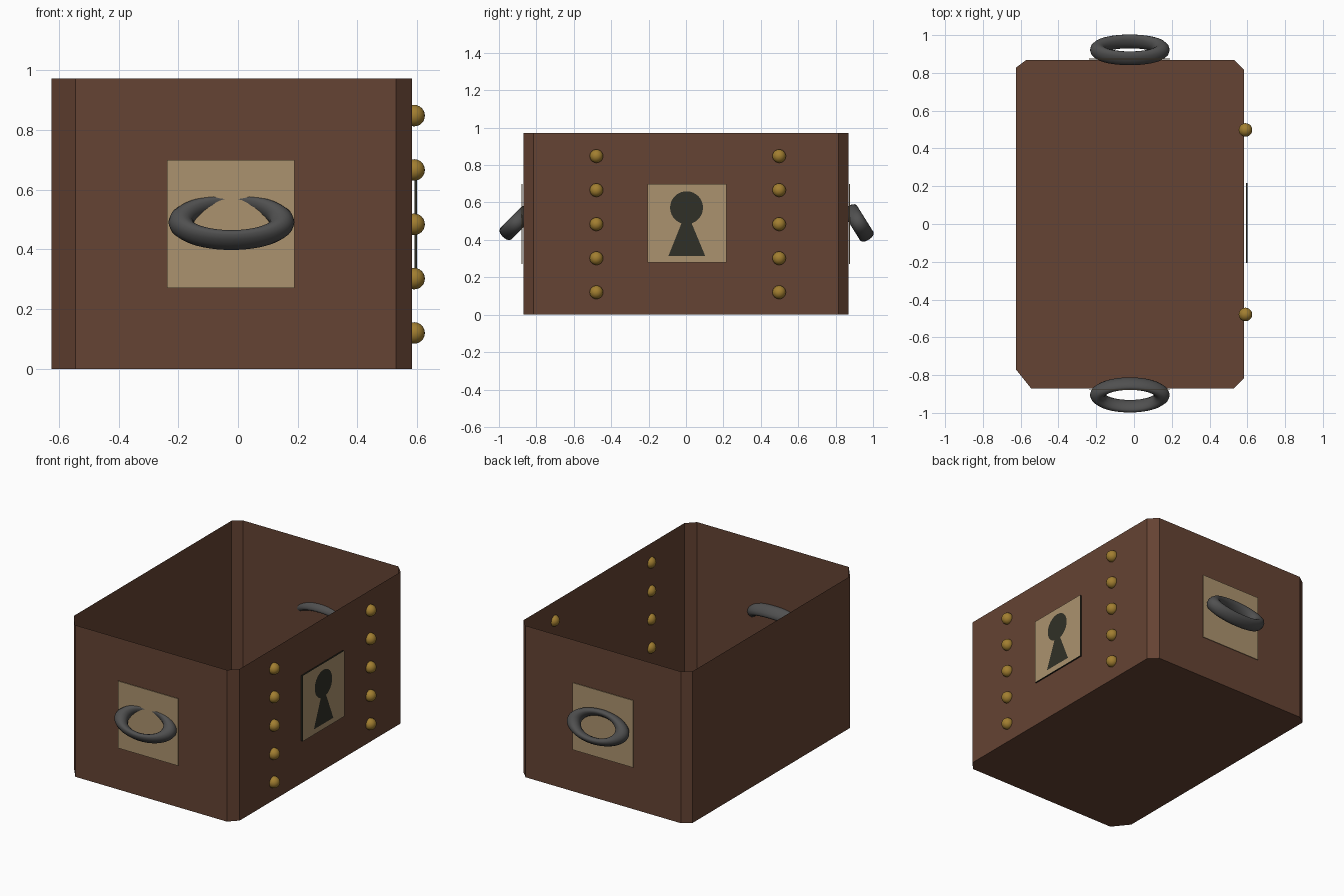
import bpy, bmesh, math
from mathutils import Matrix, Vector

if "Cube" in bpy.data.objects:
    bpy.data.objects.remove(bpy.data.objects["Cube"])


def material(name, rgb):
    m = bpy.data.materials.new(name)
    m.diffuse_color = (*rgb, 1)
    m.use_nodes = True
    m.node_tree.nodes["Principled BSDF"].inputs["Base Color"].default_value = m.diffuse_color
    return m


wood = material("brown wood", (0.13, 0.056, 0.033))
tan = material("tan plate", (0.41, 0.29, 0.156))
dark = material("dark keyhole", (0.030, 0.030, 0.020))
brass = material("brass", (0.36, 0.21, 0.03))
iron = material("grey iron", (0.08, 0.08, 0.08))


def finish(bm, name, mat, smooth=False):
    me = bpy.data.meshes.new(name)
    for f in bm.faces:
        f.smooth = smooth
    bm.to_mesh(me)
    bm.free()
    me.materials.append(mat)
    ob = bpy.data.objects.new(name, me)
    bpy.context.collection.objects.link(ob)
    return ob


def box(name, lo, hi, mat):
    bm = bmesh.new()
    lo, hi = Vector(lo), Vector(hi)
    bmesh.ops.create_cube(bm, size=1, matrix=Matrix.Translation((lo + hi) / 2)
                          @ Matrix.Diagonal((*(hi - lo), 1)))
    return finish(bm, name, mat)


# open crate: thin sheet walls and floor with clipped corners
outline = [(-0.545, -0.87), (0.53, -0.87), (0.583, -0.815), (0.583, 0.815),
           (0.53, 0.868), (-0.571, 0.868), (-0.625, 0.828), (-0.625, -0.77)]
bm = bmesh.new()
low = [bm.verts.new((x, y, 0)) for x, y in outline]
top = [bm.verts.new((x, y, 0.972)) for x, y in outline]
bm.faces.new(low[::-1])
for i in range(len(outline)):
    j = (i + 1) % len(outline)
    bm.faces.new((low[i], low[j], top[j], top[i]))
finish(bm, "crate_body", wood)

# handle plates on the two ends
box("front_handle_plate", (-0.237, -0.879, 0.27), (0.19, -0.875, 0.70), tan)
box("back_handle_plate", (-0.237, 0.872, 0.27), (0.19, 0.876, 0.70), tan)


# oval ring handles, tilted through the end walls
def ring(name, y, tilt):
    bm = bmesh.new()
    major, minor, n, m = 0.169, 0.042, 48, 12
    rows = []
    for i in range(n):
        a = math.tau * i / n
        row = []
        for k in range(m):
            b = math.tau * k / m
            r = major + minor * math.cos(b)
            row.append(bm.verts.new((r * math.cos(a), 0.5 * r * math.sin(a), minor * math.sin(b))))
        rows.append(row)
    for i in range(n):
        p, q = rows[i], rows[(i + 1) % n]
        for k in range(m):
            l = (k + 1) % m
            bm.faces.new((p[k], q[k], q[l], p[l]))
    bm.transform(Matrix.Translation((-0.022, y, 0.491)) @ Matrix.Rotation(math.radians(tilt), 4, 'X'))
    finish(bm, name, iron, True)


ring("front_ring_handle", -0.905, 45)
ring("back_ring_handle", 0.922, -58)

# two columns of round rivets
for c, y in enumerate((-0.479, 0.498)):
    for i in range(5):
        bm = bmesh.new()
        bmesh.ops.create_uvsphere(bm, u_segments=20, v_segments=12, radius=0.036,
                                  matrix=Matrix.Translation((0.59, y, 0.12 + 0.182 * i)))
        finish(bm, f"rivet_{c}_{i}", brass, True)

# lock: dark backing with a tan face pierced by a keyhole
box("lock_backing", (0.592, -0.206, 0.28), (0.6, 0.216, 0.70), dark)
start = math.radians(-72)
sweep = math.tau - math.radians(36)
keyhole = [(0.003 + 0.088 * math.cos(start + sweep * i / 28),
            0.572 + 0.088 * math.sin(start + sweep * i / 28)) for i in range(29)]
keyhole += [(-0.094, 0.314), (0.103, 0.314)]
frame = [(-0.206, 0.28), (0.216, 0.28), (0.216, 0.70), (-0.206, 0.70)]
bm = bmesh.new()
edges = []
for loop in (frame, keyhole):
    vs = [bm.verts.new((0.604, y, z)) for y, z in loop]
    edges += [bm.edges.new((vs[i], vs[(i + 1) % len(vs)])) for i in range(len(vs))]
bmesh.ops.triangle_fill(bm, edges=edges, use_beauty=True, normal=(1, 0, 0))
finish(bm, "lock_face", tan)
